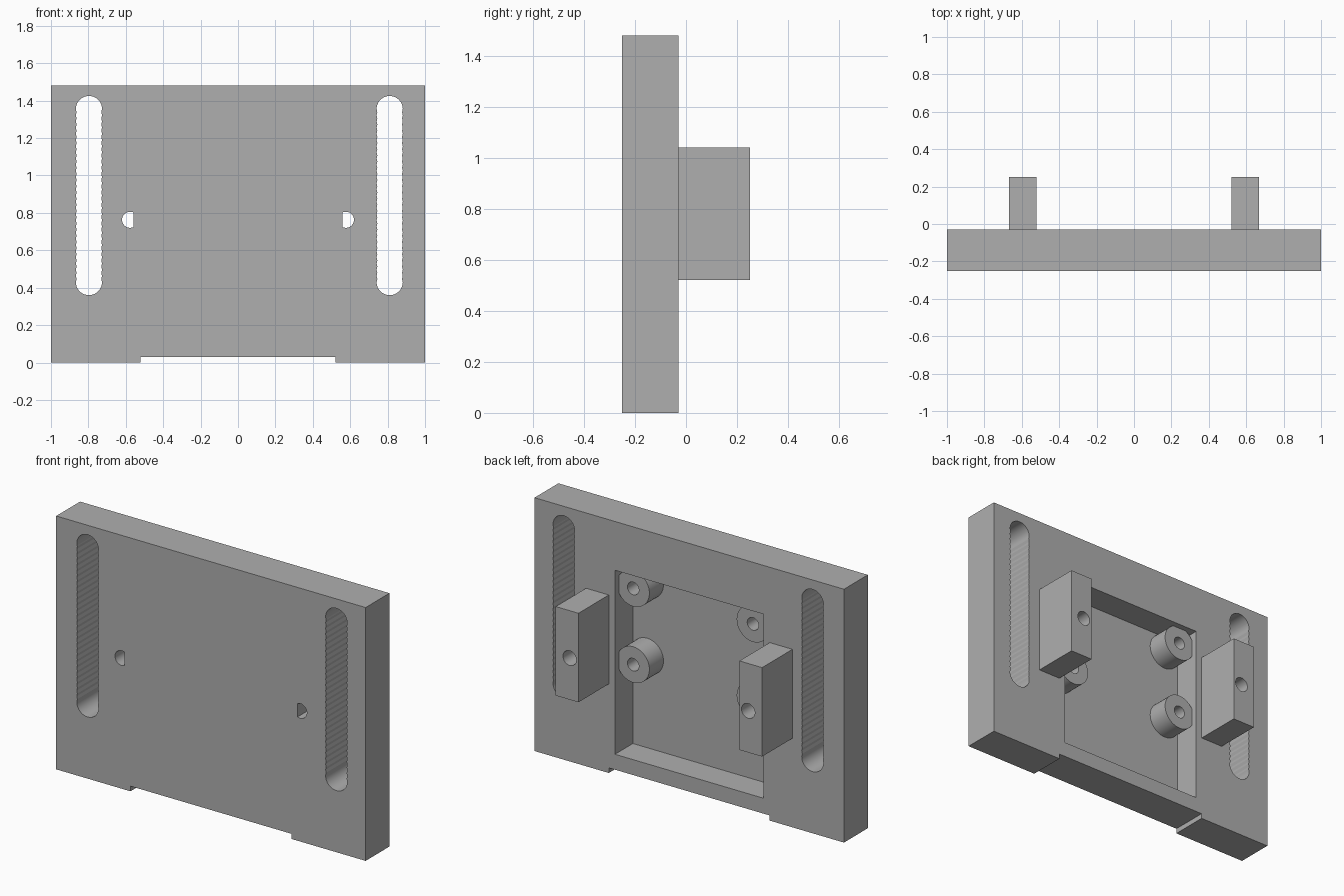
import bpy, bmesh, math

if "Cube" in bpy.data.objects:
    bpy.data.objects.remove(bpy.data.objects["Cube"])

FRONT, BACK, FLOOR, REAR = -0.25, -0.03, -0.195, 0.25   # depth levels along y

grey = bpy.data.materials.new("grey")
grey.diffuse_color = (0.43, 0.43, 0.43, 1)
grey.use_nodes = True
grey.node_tree.nodes["Principled BSDF"].inputs["Base Color"].default_value = grey.diffuse_color


def prism(name, pts, y0, y1):
    """Extrude an (x, z) outline from y0 to y1."""
    bm = bmesh.new()
    face = bm.faces.new([bm.verts.new((x, y0, z)) for x, z in pts])
    ext = bmesh.ops.extrude_face_region(bm, geom=[face])["geom"]
    bmesh.ops.translate(bm, vec=(0, y1 - y0, 0),
                        verts=[v for v in ext if isinstance(v, bmesh.types.BMVert)])
    bmesh.ops.recalc_face_normals(bm, faces=bm.faces)
    mesh = bpy.data.meshes.new(name)
    bm.to_mesh(mesh)
    bm.free()
    mesh.materials.append(grey)
    obj = bpy.data.objects.new(name, mesh)
    bpy.context.collection.objects.link(obj)
    return obj


def rect(x0, x1, z0, z1):
    return [(x0, z0), (x1, z0), (x1, z1), (x0, z1)]


def arc(cx, cz, r, a0, a1, n):
    return [(cx + r * math.cos(a0 + (a1 - a0) * i / n),
             cz + r * math.sin(a0 + (a1 - a0) * i / n)) for i in range(n + 1)]


def circle(cx, cz, r, n=40):
    return arc(cx, cz, r, 0, math.tau, n)[:-1]


def slot(cx, z0, z1, r, teeth=28):
    """Rounded slot whose straight sides carry fine scallops."""
    lo, hi = z0 + r, z1 - r
    zs = [lo + (hi - lo) * i / (2 * teeth) for i in range(1, 2 * teeth)]
    side = [(r - 0.004 * (i % 2 == 0), z) for i, z in enumerate(zs)]
    return (arc(cx, hi, r, 0, math.pi, 20)
            + [(cx - dx, z) for dx, z in reversed(side)]
            + arc(cx, lo, r, math.pi, math.tau, 20)
            + [(cx + dx, z) for dx, z in side])


def combine(target, tool, operation):
    mod = target.modifiers.new("bool", 'BOOLEAN')
    mod.operation, mod.solver, mod.object = operation, 'EXACT', tool
    bpy.context.view_layer.objects.active = target
    bpy.ops.object.modifier_apply(modifier=mod.name)
    bpy.data.objects.remove(tool)


def cut(target, pts, y0, y1):
    combine(target, prism("cutter", pts, y0, y1), 'DIFFERENCE')


def finish(obj):
    bpy.ops.object.select_all(action='DESELECT')
    obj.select_set(True)
    bpy.context.view_layer.objects.active = obj
    bpy.ops.object.shade_smooth_by_angle(angle=math.radians(25))


# Plate with a shallow notch along the bottom edge
plate = prism("mounting_plate", [(-1, 0), (-0.52, 0), (-0.52, 0.03), (0.52, 0.03),
                                 (0.52, 0), (1, 0), (1, 1.48), (-1, 1.48)], FRONT, BACK)

# Rectangular pocket in the back
cut(plate, rect(-0.48, 0.48, 0.12, 1.195), FLOOR, 0.05)

# Long slots
for cx in (-0.797, 0.811):
    cut(plate, slot(cx, 0.36, 1.425, 0.07), FRONT - 0.1, BACK + 0.1)

# D-shaped screw holes through the plate
a = math.acos(0.017 / 0.043)
for s in (-1, 1):
    pts = [(s * x, z) for x, z in arc(0.577, 0.763, 0.043, -math.pi + a, math.pi - a, 28)]
    cut(plate, pts, FRONT - 0.1, BACK + 0.1)

# Four screw posts merging into the pocket walls
for cx in (-0.387, 0.387):
    for cz in (0.655, 1.10):
        combine(plate, prism("post", circle(cx, cz, 0.105), -0.22, -0.065), 'UNION')
        cut(plate, circle(cx, cz, 0.037, 28), FLOOR, 0.0)
finish(plate)

# Rear blocks with a round hole through each
for s, side in ((-1, "left"), (1, "right")):
    x0, x1 = sorted((s * 0.52, s * 0.667))
    block = prism(side + "_block", rect(x0, x1, 0.52, 1.04), BACK, REAR)
    cut(block, circle(s * 0.577, 0.763, 0.043), BACK - 0.1, REAR + 0.1)
    finish(block)
